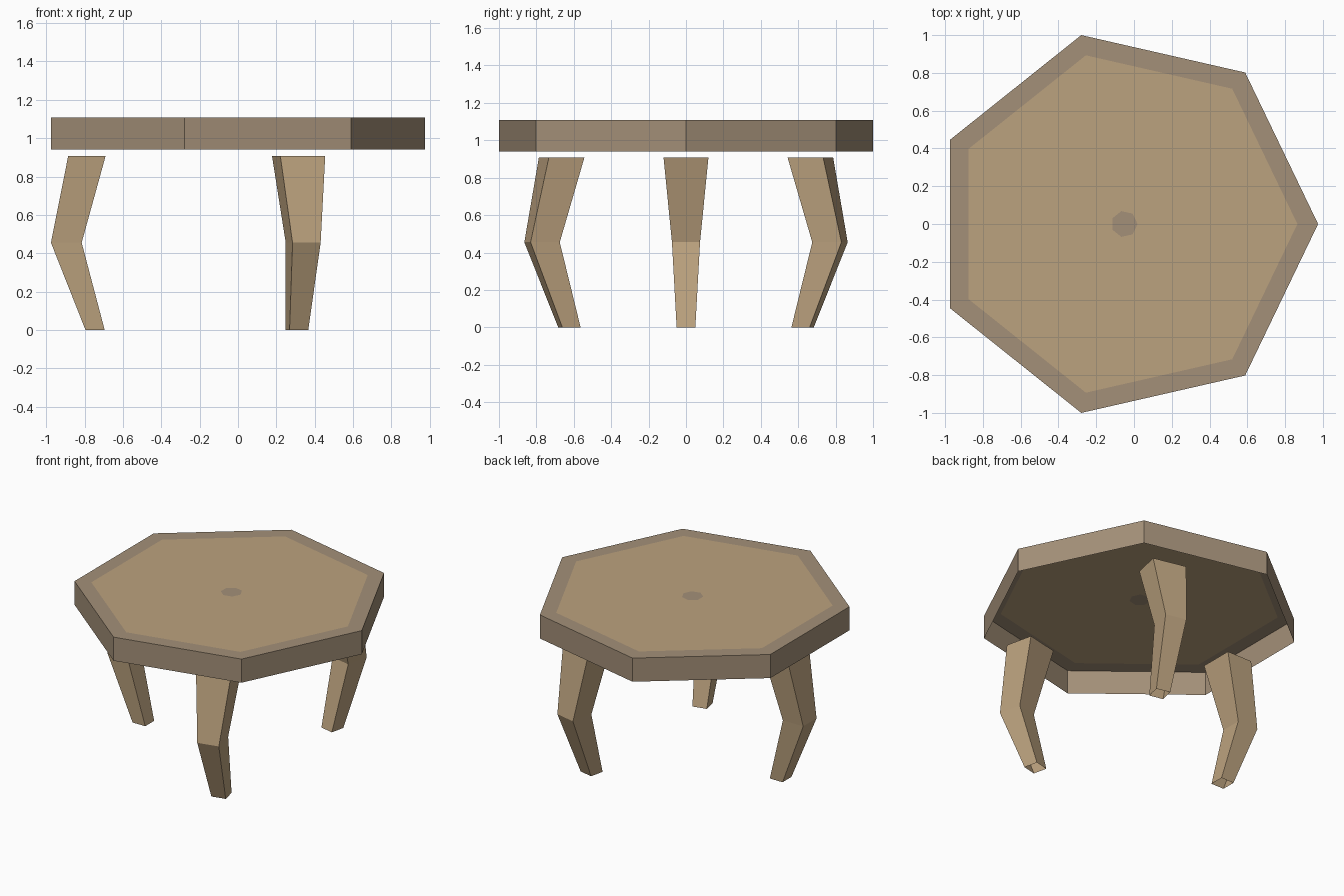
import bpy, bmesh
from math import cos, sin, tau, pi

if "Cube" in bpy.data.objects:
    bpy.data.objects.remove(bpy.data.objects["Cube"])


def material(name, rgb):
    m = bpy.data.materials.new(name)
    m.diffuse_color = (*rgb, 1)
    m.use_nodes = True
    m.node_tree.nodes["Principled BSDF"].inputs["Base Color"].default_value = m.diffuse_color
    return m


wood = material("light_wood", (0.50, 0.36, 0.21))
trim = material("dark_wood", (0.37, 0.28, 0.19))


def finish(bm, name, mats):
    mesh = bpy.data.meshes.new(name)
    bm.to_mesh(mesh)
    bm.free()
    for m in mats:
        mesh.materials.append(m)
    obj = bpy.data.objects.new(name, mesh)
    bpy.context.collection.objects.link(obj)
    return obj


def bridge(bm, lower, upper, mat=0):
    n = len(lower)
    for i in range(n):
        j = (i + 1) % n
        bm.faces.new((lower[i], lower[j], upper[j], upper[i])).material_index = mat


# Heptagonal top: open-bottomed shell with a flat border and a centre spot
SIDES, CX = 7, -0.051
bm = bmesh.new()
rings = [[bm.verts.new((CX + r * cos(tau * i / SIDES), r * sin(tau * i / SIDES), z))
          for i in range(SIDES)]
         for r, z in ((1.0257, 0.94), (1.0257, 1.108), (0.916, 1.108), (0.07, 1.108))]
for k, mat in enumerate((1, 1, 0)):
    bridge(bm, rings[k], rings[k + 1], mat)
bm.faces.new(rings[-1]).material_index = 1
finish(bm, "table_top", (wood, trim))

# Bent leg sections: height, inner reach, outer reach, half width
SECTIONS = ((0, 0.695, 0.795, 0.05), (0.455, 0.815, 0.975, 0.075), (0.908, 0.69, 0.885, 0.12))


def leg(name, angle, out, side):
    """Open tube facing the given angle, shifted outward and sideways."""
    c, s = cos(angle), sin(angle)
    bm = bmesh.new()
    loops = []
    for z, a, b, w in SECTIONS:
        corners = ((a, -w), (b, -w), (b, w), (a, w))
        loops.append([bm.verts.new(((u + out) * c - (v + side) * s,
                                    (u + out) * s + (v + side) * c, z)) for u, v in corners])
    for lo, hi in zip(loops, loops[1:]):
        bridge(bm, lo, hi)
    finish(bm, name, (wood,))


# Legs are square to three of the table edges
leg("left_leg", pi, 0, 0)
leg("back_leg", 1.5 * tau / SIDES, -0.069, -0.16)
leg("front_leg", -1.5 * tau / SIDES, -0.069, 0.16)
